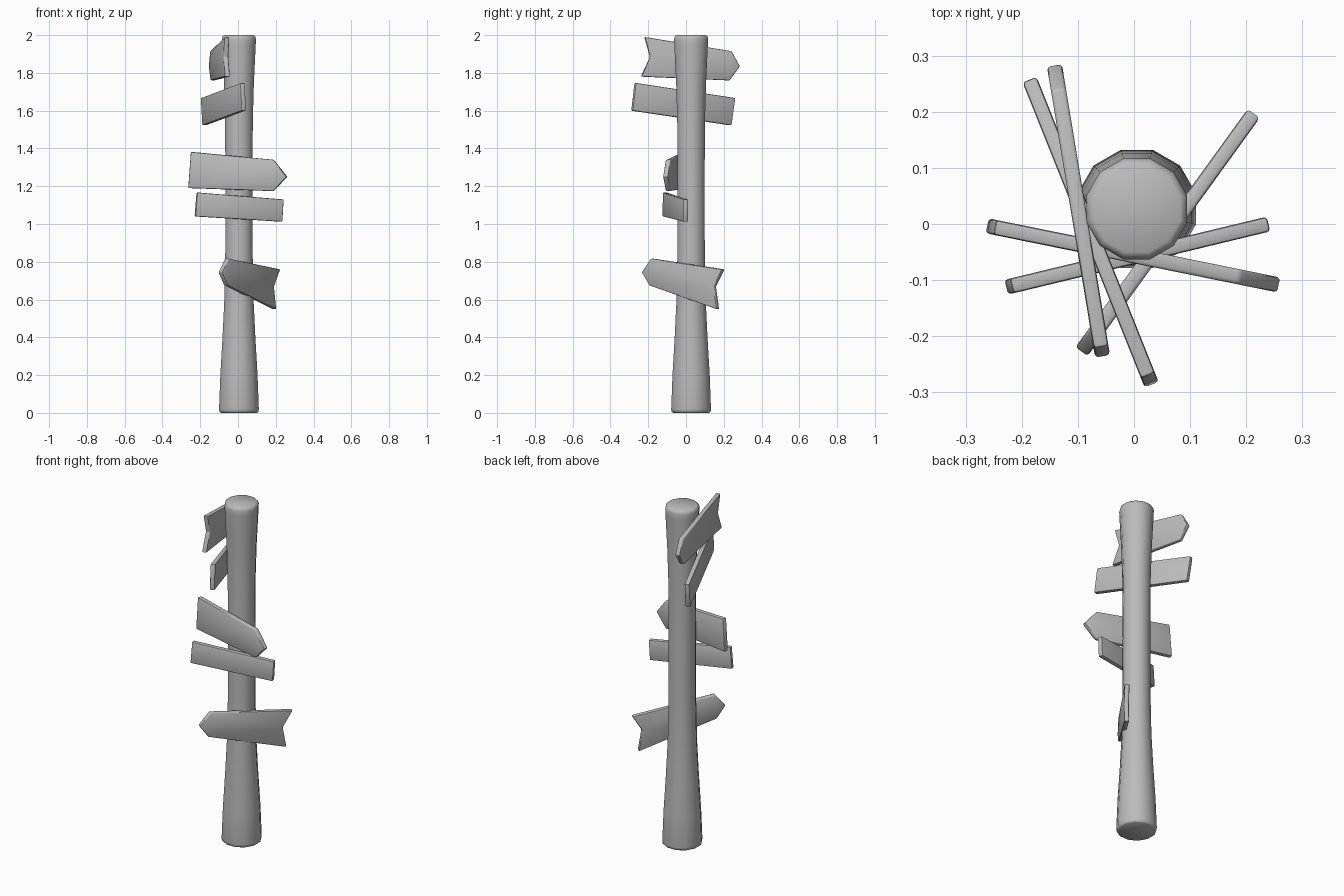
import bpy, bmesh, math
from mathutils import Vector

cube = bpy.data.objects.get("Cube")
if cube:
    bpy.data.objects.remove(cube, do_unlink=True)

grey = bpy.data.materials.new("plain_grey")
grey.use_nodes = True
grey.diffuse_color = (0.5, 0.5, 0.5, 1)
grey.node_tree.nodes["Principled BSDF"].inputs["Base Color"].default_value = (0.5, 0.5, 0.5, 1)


def finish(name, bm, angle):
    """Turn a bmesh into a smooth shaded object."""
    bmesh.ops.recalc_face_normals(bm, faces=bm.faces)
    mesh = bpy.data.meshes.new(name)
    bm.to_mesh(mesh)
    bm.free()
    mesh.materials.append(grey)
    obj = bpy.data.objects.new(name, mesh)
    bpy.context.collection.objects.link(obj)
    bpy.ops.object.select_all(action='DESELECT')
    obj.select_set(True)
    bpy.context.view_layer.objects.active = obj
    bpy.ops.object.shade_smooth_by_angle(angle=math.radians(angle))
    return obj


def post(name, centre, profile, sides=12):
    """Stack of rings given as (radius, height), capped at both ends."""
    bm = bmesh.new()
    rings = []
    for r, z in profile:
        angles = [(i + 0.5) * math.tau / sides for i in range(sides)]
        rings.append([bm.verts.new((centre[0] + r * math.cos(a),
                                    centre[1] + r * math.sin(a), z)) for a in angles])
    for low, high in zip(rings, rings[1:]):
        for i in range(sides):
            j = (i + 1) % sides
            bm.faces.new((low[i], low[j], high[j], high[i]))
    bm.faces.new(rings[0])
    bm.faces.new(rings[-1])
    finish(name, bm, 50)


def board(name, start, end, axis, outline, thick=0.027):
    """Upright plank: outline of (coordinate on axis, height) along a plan line."""
    start, end = Vector(start), Vector(end)
    along = (end - start).normalized()
    side = Vector((-along.y, along.x, 0)) * thick / 2
    bm = bmesh.new()
    front, back = [], []
    for v, z in outline:
        p = start.lerp(end, (v - start[axis]) / (end[axis] - start[axis])).to_3d()
        p.z = z
        front.append(bm.verts.new(p - side))
        back.append(bm.verts.new(p + side))
    bm.faces.new(front)
    bm.faces.new(back)
    n = len(outline)
    for i in range(n):
        j = (i + 1) % n
        bm.faces.new((front[i], front[j], back[j], back[i]))
    bmesh.ops.recalc_face_normals(bm, faces=bm.faces)
    bmesh.ops.bevel(bm, geom=bm.edges[:], offset=0.006, segments=2,
                    profile=0.5, affect='EDGES')
    finish(name, bm, 40)


# Flared post with softened ends
post("post", (0.005, 0.027), [
    (0.098, 0), (0.107, 0.006), (0.109, 0.02), (0.102, 0.2), (0.09, 0.4),
    (0.08, 0.6), (0.075, 0.85), (0.074, 1.2), (0.076, 1.55), (0.082, 1.75),
    (0.092, 1.95), (0.093, 1.98), (0.089, 1.994), (0.08, 2.0)])

# Signs from top to bottom
board("top_arrow_sign", (-0.057, -0.23), (-0.143, 0.29), 1, [
    (-0.22, 1.99), (-0.19, 1.885), (-0.238, 1.78), (0.23, 1.76),
    (0.284, 1.835), (0.24, 1.915)])
board("upper_plank_sign", (0.03, -0.283), (-0.188, 0.262), 1, [
    (-0.27, 1.747), (-0.287, 1.6), (0.238, 1.522), (0.258, 1.667)])
board("middle_arrow_sign", (-0.258, -0.004), (0.26, -0.109), 0, [
    (-0.248, 1.382), (-0.262, 1.19), (0.188, 1.174), (0.26, 1.25), (0.188, 1.34)])
board("middle_plank_sign", (-0.225, -0.112), (0.24, 0.0), 0, [
    (-0.218, 1.167), (-0.228, 1.04), (0.233, 1.012), (0.24, 1.13)])
board("lower_arrow_sign", (-0.091, -0.224), (0.217, 0.202), 1, [
    (-0.229, 0.745), (-0.18, 0.817), (0.199, 0.76), (0.153, 0.668),
    (0.17, 0.548), (-0.188, 0.675)])
